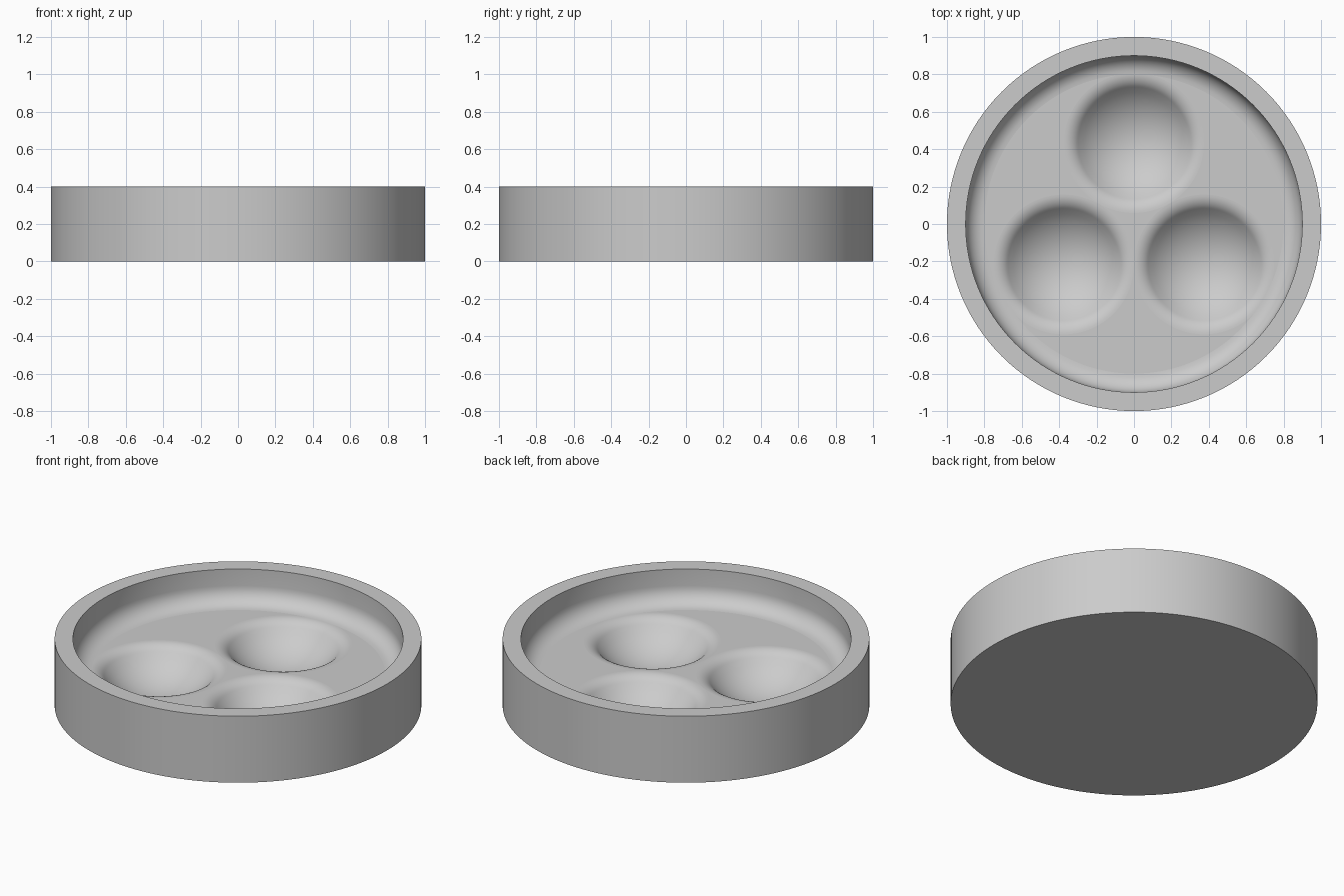
import bpy
import bmesh
from math import sin, cos, pi, radians

cube = bpy.data.objects.get("Cube")
if cube:
    bpy.data.objects.remove(cube, do_unlink=True)

# Main sizes
RADIUS, HEIGHT = 1.0, 0.4
INNER, FLOOR, FILLET = 0.9, 0.2, 0.1
WELL_RADIUS, WELL_OFFSET = 0.374, 0.433
LIP, SLOPE = 0.1, radians(49)
STEPS = 8


def lathe(bm, profile, segments, cx=0.0, cy=0.0):
    """Revolve (radius, z) points about a vertical axis; radius 0 makes a pole."""
    rings = []
    for r, z in profile:
        if r == 0:
            rings.append([bm.verts.new((cx, cy, z))] * segments)
        else:
            rings.append([bm.verts.new((cx + r * cos(2 * pi * i / segments),
                                        cy + r * sin(2 * pi * i / segments), z))
                          for i in range(segments)])
    for a, b in zip(rings, rings[1:]):
        for i in range(segments):
            j = (i + 1) % segments
            corners = list(dict.fromkeys((a[i], a[j], b[j], b[i])))
            bm.faces.new(corners)


bm = bmesh.new()

# Underside, outer wall, flat rim, inner wall and the fillet down to the floor
shell = [(0, 0), (RADIUS, 0), (RADIUS, HEIGHT), (INNER, HEIGHT)]
for k in range(STEPS + 1):
    a = pi / 2 * k / STEPS
    shell.append((INNER - FILLET * (1 - cos(a)), FLOOR + FILLET * (1 - sin(a))))
lathe(bm, shell, 128)

# Round well: a rounded lip running into a spherical bowl
well = []
for k in range(STEPS + 1):
    a = SLOPE * k / STEPS
    well.append((WELL_RADIUS - LIP * sin(a), FLOOR - LIP * (1 - cos(a))))
bowl_r = well[-1][0] / sin(SLOPE)
centre_z = well[-1][1] + bowl_r * cos(SLOPE)
for k in range(STEPS - 1, 0, -1):
    a = SLOPE * k / STEPS
    well.append((bowl_r * sin(a), centre_z - bowl_r * cos(a)))
well.append((0, centre_z - bowl_r))

# Three wells evenly spaced, one at the back
for n in range(3):
    a = pi / 2 + n * 2 * pi / 3
    lathe(bm, well, 72, WELL_OFFSET * cos(a), WELL_OFFSET * sin(a))

# Flat floor filling the space between the fillet and the wells
rim_edges = [e for e in bm.edges if e.is_boundary]
bmesh.ops.triangle_fill(bm, edges=rim_edges, use_beauty=True, normal=(0, 0, 1))
bmesh.ops.recalc_face_normals(bm, faces=bm.faces[:])

mesh = bpy.data.meshes.new("three_well_dish")
bm.to_mesh(mesh)
bm.free()
dish = bpy.data.objects.new("three_well_dish", mesh)
bpy.context.collection.objects.link(dish)

# Plain grey material
grey = bpy.data.materials.new("light_grey")
grey.use_nodes = True
colour = (0.6, 0.6, 0.6, 1.0)
grey.diffuse_color = colour
grey.node_tree.nodes["Principled BSDF"].inputs["Base Color"].default_value = colour
mesh.materials.append(grey)

# Smooth curved surfaces, keep rim edges sharp and the floor flat
bpy.ops.object.select_all(action='DESELECT')
dish.select_set(True)
bpy.context.view_layer.objects.active = dish
bpy.ops.object.shade_smooth_by_angle(angle=radians(30))
for p in mesh.polygons:
    if abs(p.normal.z) > 0.9999:
        p.use_smooth = False
